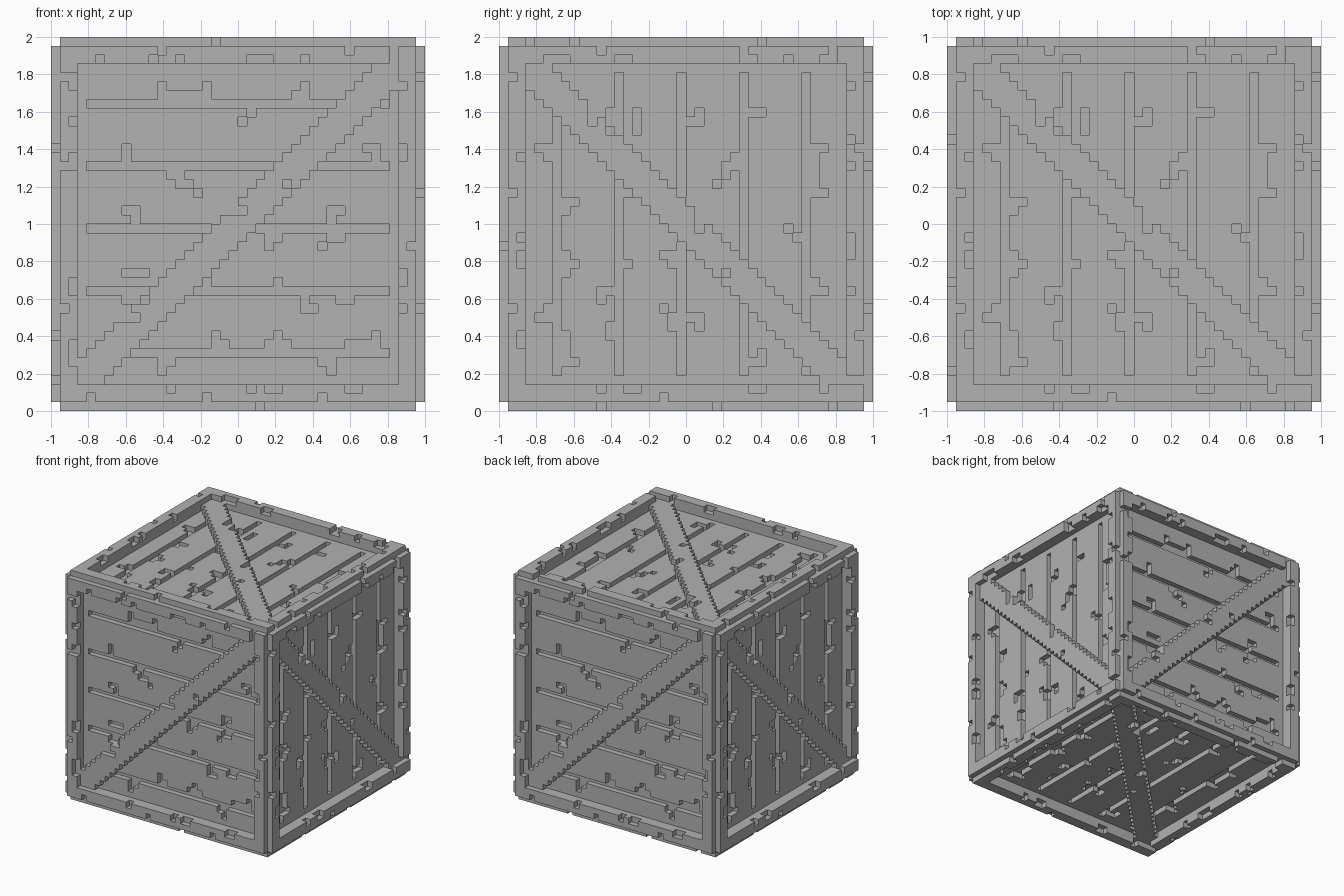
import bpy
import bmesh
from mathutils import Matrix, Vector

CELLS = 42                      # blocks along each side of the crate
UNIT = 2 / CELLS
FLOOR, PLANK, BRACE, FRAME = 18, 19, 20, 21   # block layers measured from the centre
STEPS = {"R": (1, 0), "L": (-1, 0), "U": (0, 1), "D": (0, -1)}

if "Cube" in bpy.data.objects:
    bpy.data.objects.remove(bpy.data.objects["Cube"])

grey = bpy.data.materials.new("crate_grey")
grey.use_nodes = True
grey.diffuse_color = (0.445, 0.445, 0.445, 1)
grey.node_tree.nodes["Principled BSDF"].inputs["Base Color"].default_value = grey.diffuse_color

# Worn chips: a starting block and a walk over the neighbouring blocks
PLANK_CHIPS = [
    (10, 32, "U"), (15, 31, "UU"), (12, 31, "UU"), (21, 32, "RU"), (28, 33, "R"),
    (26, 28, "DLD"), (24, 25, ""), (32, 20, ""), (33, 19, ""), (36, 29, "LDDDDDR"),
    (35, 14, "DR"), (28, 5, "RU"), (25, 15, ""), (21, 10, "RD"), (22, 20, "U"),
    (18, 11, ""), (19, 10, "D"), (18, 17, "RD"), (14, 24, ""), (14, 16, ""),
    (12, 13, "LD"), (12, 8, "U"), (7, 22, "UR"), (7, 15, "UUDR"), (7, 8, "DDDR"),
    (5, 28, "UL"), (5, 11, "DL"),
]
FRAME_CHIPS = [
    (5, 39, "RR"), (13, 39, "R"), (27, 39, "UDR"), (32, 39, ""), (36, 39, "RU"),
    (11, 40, ""), (11, 2, ""), (14, 2, "R"), (28, 2, "R"), (36, 2, ""), (18, 1, ""),
    (1, 37, ""), (1, 24, ""), (1, 11, ""), (2, 28, ""), (2, 19, ""), (2, 16, "U"),
    (2, 7, "U"), (40, 29, ""), (39, 30, ""), (39, 27, ""), (39, 17, "UU"),
    (39, 13, ""), (40, 8, ""), (39, 3, "R"), (39, 36, ""),
]


def chip_cells(chips):
    cells = set()
    for i, j, walk in chips:
        cells.add((i, j))
        for letter in walk:
            i, j = i + STEPS[letter][0], j + STEPS[letter][1]
            cells.add((i, j))
    return cells


def build_layout():
    """Sort the blocks of one crate side into frame, brace and planks."""
    worn = chip_cells(PLANK_CHIPS + FRAME_CHIPS)
    parts = {"frame": {}, "brace": {}, "planks": {}}
    inside = range(3, CELLS - 3)
    for i in range(1, CELLS - 1):
        for j in range(1, CELLS - 1):
            groove = i % 7 == 6 and 4 <= j <= CELLS - 5
            if i not in inside or j not in inside:
                part, top = "frame", FRAME
            elif abs(i + j - CELLS + 1) <= 2:
                part, top = "brace", BRACE
            else:
                part, top = "planks", FLOOR if groove else PLANK
            if (i, j) in worn:
                top -= 1
            if top > FLOOR:
                parts[part][i, j] = top
    return parts


def block_mesh(name, tops):
    """Raise each block to its height, walling only the exposed sides."""
    bm = bmesh.new()
    half = CELLS / 2

    def quad(points):
        bm.faces.new([bm.verts.new(Vector(p) * UNIT) for p in points])

    for (i, j), top in tops.items():
        x, y = i - half, j - half
        ring = [(x, y), (x + 1, y), (x + 1, y + 1), (x, y + 1)]
        quad([(*p, top) for p in ring])
        for k, letter in enumerate("DRUL"):
            di, dj = STEPS[letter]
            a, b = ring[k], ring[(k + 1) % 4]
            for low in range(tops.get((i + di, j + dj), FLOOR), top):
                quad([(*a, low), (*b, low), (*b, low + 1), (*a, low + 1)])
    bmesh.ops.remove_doubles(bm, verts=bm.verts, dist=UNIT / 100)
    bmesh.ops.dissolve_limit(bm, angle_limit=0.01, verts=bm.verts, edges=bm.edges)
    mesh = bpy.data.meshes.new(name)
    bm.to_mesh(mesh)
    bm.free()
    mesh.materials.append(grey)
    return mesh


# Solid core, whose surface is the floor of the grooves
bpy.ops.mesh.primitive_cube_add(size=2 * FLOOR * UNIT, location=(0, 0, 1))
core = bpy.context.object
core.name = "core"
core.data.materials.append(grey)

# The same panel turned onto all six sides: across and up directions of each
X, Y, Z = Vector((1, 0, 0)), Vector((0, 1, 0)), Vector((0, 0, 1))
SIDES = {"front": (Z, -X), "back": (Z, X), "right": (Y, Z),
         "left": (-Y, Z), "top": (X, Y), "bottom": (-X, Y)}

for part, tops in build_layout().items():
    mesh = block_mesh(part, tops)
    for side, (across, up) in SIDES.items():
        panel = bpy.data.objects.new(f"{side}_{part}", mesh)
        turn = Matrix((across, up, across.cross(up))).transposed().to_4x4()
        panel.matrix_world = Matrix.Translation(Z) @ turn
        bpy.context.collection.objects.link(panel)
